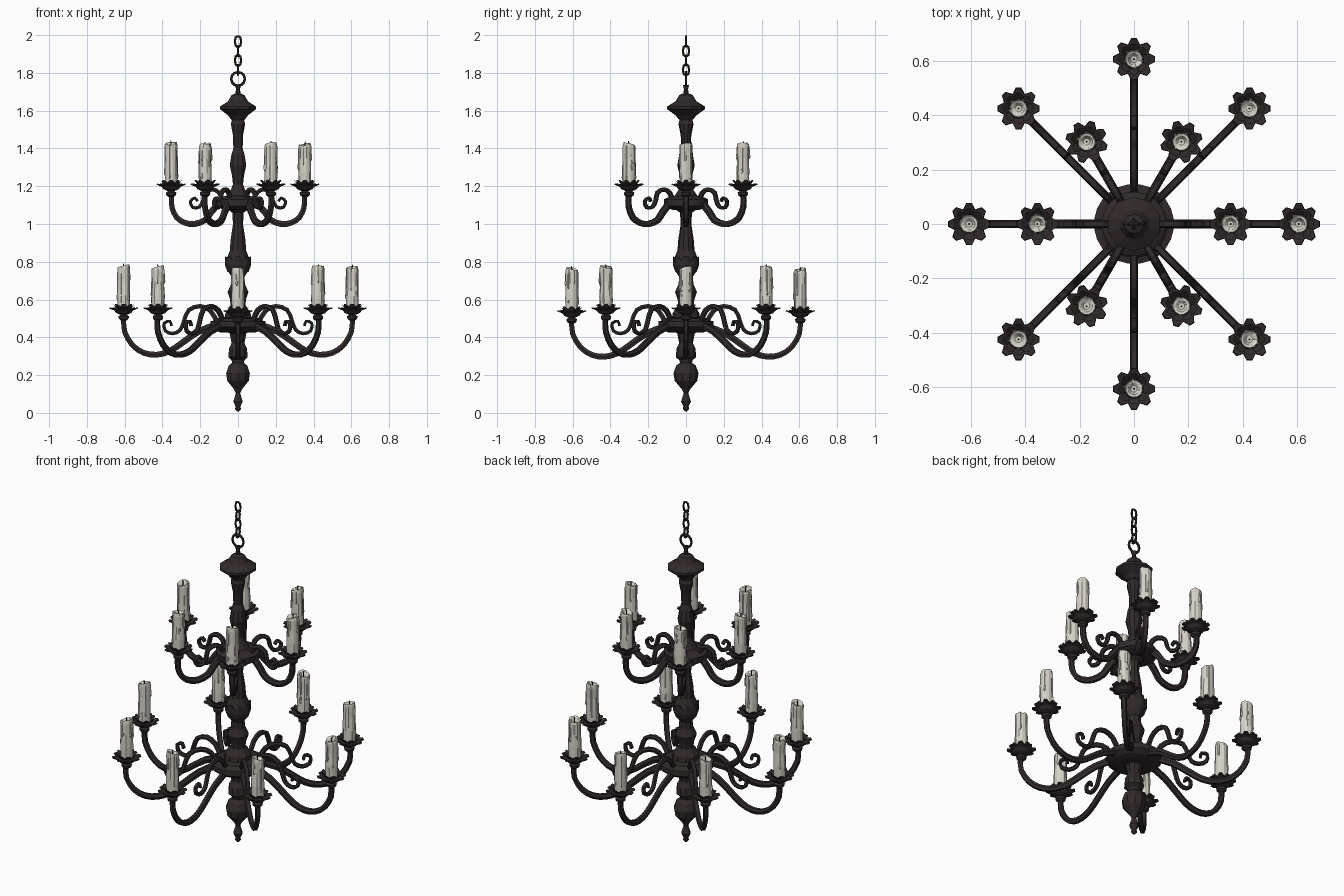
import bpy, bmesh, math, random
from mathutils import Vector, Matrix

if "Cube" in bpy.data.objects:
    bpy.data.objects.remove(bpy.data.objects["Cube"])
random.seed(4)
TAU = 2 * math.pi


def material(name, col):
    m = bpy.data.materials.new(name)
    m.diffuse_color = (*col, 1)
    m.use_nodes = True
    m.node_tree.nodes["Principled BSDF"].inputs["Base Color"].default_value = m.diffuse_color
    return m


iron = material("dark iron", (0.032, 0.023, 0.024))
wax = material("candle wax", (0.68, 0.65, 0.58))
char = material("burnt wick", (0.02, 0.018, 0.016))


def finish(bm, name, mat):
    bmesh.ops.recalc_face_normals(bm, faces=bm.faces)
    me = bpy.data.meshes.new(name)
    bm.to_mesh(me)
    bm.free()
    me.materials.append(mat)
    return me


def place(me, name, matrix=Matrix()):
    o = bpy.data.objects.new(name, me)
    o.matrix_world = matrix
    bpy.context.collection.objects.link(o)
    return o


def skin(bm, rings, caps=True):
    rows = [[bm.verts.new(p) for p in ring] for ring in rings]
    n = len(rows[0])
    for a, b in zip(rows, rows[1:]):
        for i in range(n):
            j = (i + 1) % n
            bm.faces.new((a[i], a[j], b[j], b[i]))
    if caps:
        bm.faces.new(rows[0])
        bm.faces.new(rows[-1])


def ring(r, z, n, r2=None, z2=None, x=0, y=0):
    """Circle of points; every third point may use a second radius and height."""
    out = []
    for i in range(n):
        rr, zz = (r, z) if i % 3 < 2 or r2 is None else (r2, z2)
        a = TAU * (i - .5) / n
        out.append((x + rr * math.cos(a), y + rr * math.sin(a), zz))
    return out


def lathe(name, profile, n):
    bm = bmesh.new()
    skin(bm, [ring(r, z, n) for r, z in profile])
    return finish(bm, name, iron)


def sweep(name, path, wide, thick0, thick1):
    """Six sided bar following (radius, height) points in the xz plane."""
    pts = [Vector((r, 0, z)) for r, z in path]
    fine = []
    for i in range(len(pts) - 1):          # midpoint smoothing
        a, b = pts[max(i - 1, 0)], pts[i]
        c, d = pts[i + 1], pts[min(i + 2, len(pts) - 1)]
        fine += [b, (9 * (b + c) - a - d) / 16]
    fine.append(pts[-1])
    rings = []
    for i, p in enumerate(fine):
        t = (fine[min(i + 1, len(fine) - 1)] - fine[max(i - 1, 0)]).normalized()
        nrm = Vector((-t.z, 0, t.x))
        f = i / (len(fine) - 1)
        h = (thick0 + (thick1 - thick0) * f) / 2
        w = wide / 2
        rings.append([p + nrm * u * h + Vector((0, v * w, 0)) for u, v in
                      ((1, .6), (0, 1), (-1, .6), (-1, -.6), (0, -1), (1, -.6))])
    bm = bmesh.new()
    skin(bm, rings)
    return finish(bm, name, iron)


# Turned centre column
place(lathe("column", [
    (.006, .008), (.016, .02), (.014, .035), (.026, .06), (.012, .105), (.022, .125),
    (.06, .17), (.066, .21), (.052, .25), (.032, .265), (.036, .28), (.054, .295),
    (.05, .34), (.036, .37), (.046, .42), (.075, .44), (.075, .50), (.07, .53),
    (.042, .57), (.044, .60), (.058, .64), (.04, .68), (.036, .72), (.062, .76),
    (.066, .81), (.045, .86), (.042, .91), (.028, 1.0), (.032, 1.06), (.06, 1.08),
    (.06, 1.15), (.04, 1.18), (.028, 1.21), (.034, 1.26), (.046, 1.31), (.036, 1.37),
    (.026, 1.40), (.028, 1.47), (.04, 1.53), (.034, 1.55), (.05, 1.57)], 10), "column")
# Crown cap
place(lathe("crown_cap", [(.04, 1.555), (.055, 1.575), (.10, 1.608), (.10, 1.622),
      (.055, 1.65), (.036, 1.682), (.014, 1.692), (.011, 1.715), (.017, 1.735)], 10),
      "crown_cap")
# Hub discs
place(lathe("lower_hub", [(.09, .425), (.12, .435), (.147, .455), (.147, .485),
      (.125, .49), (.115, .50), (.07, .505)], 24), "lower_hub")
place(lathe("upper_hub", [(.07, 1.075), (.10, 1.085), (.118, 1.095), (.118, 1.13),
      (.10, 1.14), (.06, 1.15)], 24), "upper_hub")

# Leaf collar on the column bulb
bm = bmesh.new()
skin(bm, [ring(.056, .745, 24), ring(.069, .78, 24, .066, .78),
          ring(.07, .83, 24, .064, .80), ring(.06, .825, 24, .058, .80)], False)
place(finish(bm, "leaf_collar", iron), "leaf_collar")


# Hanging ring and chain
def link(name, z, yaw, major, minor, stretch, sides):
    bpy.ops.mesh.primitive_torus_add(
        location=(0, 0, z), rotation=(math.pi / 2, 0, yaw), major_radius=major,
        minor_radius=minor, major_segments=sides, minor_segments=6)
    o = bpy.context.object
    o.name = name
    if stretch:                       # pull the halves apart into a straight-sided link
        for v in o.data.vertices:
            v.co.y += math.copysign(stretch, v.co.y) if abs(v.co.y) > 1e-5 else 0
    o.data.materials.append(iron)


link("hanging_ring", 1.768, 0, .036, .007, 0, 12)
for i in range(4):
    link("chain_link", 1.966 - i * .05, i % 2 * math.pi / 2, .016, .006, .012, 10)

# Flower shaped drip cup with knob, origin at the rim height
bm = bmesh.new()
skin(bm, [ring(.014, -.065, 24), ring(.026, -.055, 24), ring(.028, -.042, 24),
          ring(.017, -.034, 24), ring(.04, -.024, 24), ring(.052, -.01, 24),
          ring(.078, .0, 24, .058, -.006), ring(.075, .006, 24, .055, .0),
          ring(.046, -.002, 24)])
# upper petals hugging the candle
skin(bm, [ring(.034, -.004, 24), ring(.044, .006, 24),
          ring(.057, .024, 24, .048, .01), ring(.036, .004, 24)], False)
cup_mesh = finish(bm, "drip_cup", iron)


def candle(h):
    """Dripping candle with sunken, uneven top."""
    bm = bmesh.new()
    n = 12
    rows = [ring(.033, 0, n), ring(.035, h * .3, n), ring(.032, h * .65, n),
            ring(.034, h * .93, n), ring(.031, h, n), ring(.022, h - .004, n),
            ring(.012, h - .018, n)]
    ph = random.random() * TAU
    for k in (4, 5):
        rows[k] = [(x, y, z + .008 * math.sin(math.atan2(y, x) + ph)
                    + random.uniform(-.003, .003)) for x, y, z in rows[k]]
    for k in (1, 2, 3):
        rows[k] = [(x * s, y * s, z) for x, y, z in rows[k]
                   for s in [random.uniform(.93, 1.04)]]
    skin(bm, rows)
    for k in range(5):                      # wax runs
        a = ph + k * TAU / 5 + random.uniform(-.3, .3)
        x, y = .033 * math.cos(a), .033 * math.sin(a)
        low = h * random.uniform(.15, .7)
        skin(bm, [ring(.002, low - .012, 5, x=x, y=y), ring(.0065, low, 5, x=x, y=y),
                  ring(.004, low + .03, 5, x=x, y=y),
                  ring(.004, h - .008, 5, x=x * .93, y=y * .93)])
    return finish(bm, "candle", wax)


bm = bmesh.new()
skin(bm, [ring(.003, -.02, 5), ring(.003, 0, 5), ring(.0025, .014, 5, x=.003)])
wick_mesh = finish(bm, "wick", char)

# Arms and scrolls for each tier
lower_arm = sweep("lower_arm", [
    (.605, .50), (.60, .43), (.56, .36), (.50, .318), (.43, .308), (.36, .328),
    (.29, .375), (.21, .43), (.12, .465)], .029, .026, .036)
lower_scroll = sweep("lower_scroll", [
    (.11, .48), (.145, .54), (.20, .565), (.26, .545), (.285, .49), (.305, .44),
    (.345, .42), (.385, .435), (.39, .475), (.36, .485), (.352, .46)], .026, .026, .014)
upper_arm = sweep("upper_arm", [
    (.352, 1.15), (.35, 1.09), (.325, 1.035), (.28, 1.006), (.23, 1.0), (.175, 1.02),
    (.145, 1.06), (.10, 1.11)], .032, .026, .036)
upper_scroll = sweep("upper_scroll", [
    (.08, 1.12), (.10, 1.165), (.135, 1.183), (.175, 1.165), (.185, 1.125),
    (.205, 1.09), (.24, 1.088), (.252, 1.12), (.228, 1.138), (.215, 1.12)],
    .028, .024, .014)

tiers = (("lower", 8, .605, .553, .22, lower_arm, lower_scroll),
         ("upper", 6, .354, 1.208, .215, upper_arm, upper_scroll))
for tier, count, radius, rim, height, arm, scroll in tiers:
    for i in range(count):
        drop = -.015 if tier == "lower" and i in (2, 6) else 0
        # the slanting arms are a touch shorter than the ones along x and y
        slant = i % 2 == 1 if tier == "lower" else i % 3 != 0
        reach = radius - (.006 if slant else 0)
        turn = Matrix.Rotation(TAU * i / count, 4, 'Z')
        place(arm, tier + "_arm", turn @ Matrix.Translation((0, 0, drop * .7)))
        place(scroll, tier + "_scroll", turn)
        seat = turn @ Matrix.Translation((reach, 0, rim + drop))
        place(cup_mesh, tier + "_drip_cup", seat)
        h = height + random.uniform(-.004, .006)
        place(candle(h), tier + "_candle", seat)
        place(wick_mesh, tier + "_wick", seat @ Matrix.Translation((0, 0, h)))
